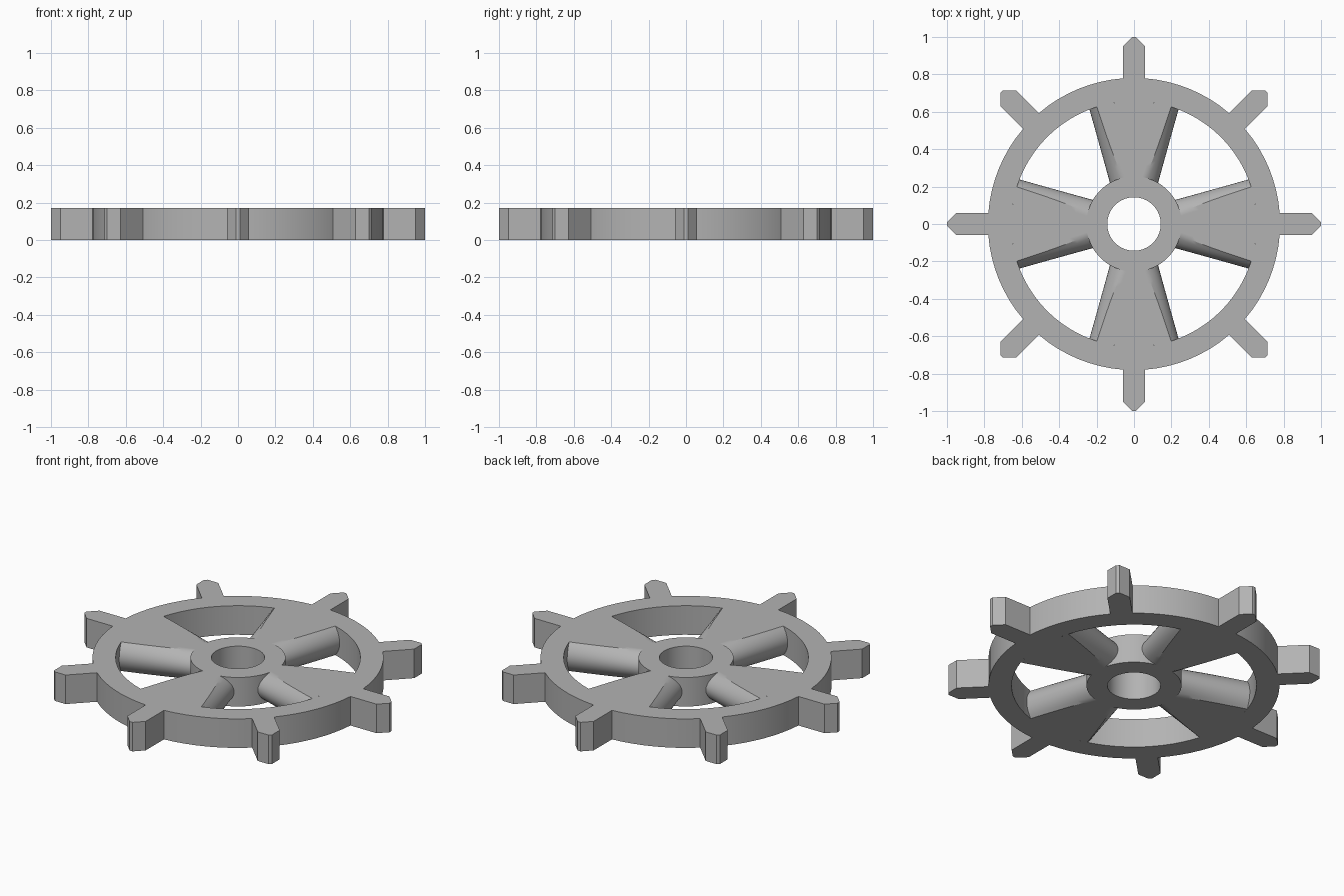
import bpy, bmesh, math
from math import sin, cos, pi, sqrt

HEIGHT = 0.172
MID = HEIGHT / 2
HUB_HOLE, HUB_R = 0.143, 0.255
RIM_IN, RIM_OUT = 0.657, 0.781

cube = bpy.data.objects.get("Cube")
if cube:
    bpy.data.objects.remove(cube, do_unlink=True)

grey = bpy.data.materials.new("plain_grey")
grey.use_nodes = True
colour = (0.45, 0.45, 0.45, 1)
grey.diffuse_color = colour
grey.node_tree.nodes["Principled BSDF"].inputs["Base Color"].default_value = colour


def finish(name, bm, turn=0.0):
    bmesh.ops.recalc_face_normals(bm, faces=bm.faces)
    mesh = bpy.data.meshes.new(name)
    bm.to_mesh(mesh)
    bm.free()
    mesh.materials.append(grey)
    obj = bpy.data.objects.new(name, mesh)
    obj.rotation_euler.z = turn
    bpy.context.collection.objects.link(obj)
    bpy.ops.object.select_all(action="DESELECT")
    obj.select_set(True)
    bpy.context.view_layer.objects.active = obj
    bpy.ops.object.shade_smooth_by_angle(angle=math.radians(30))


def loft(bm, loops, closed):
    """Bridge rows of points with quads; every row is a closed loop."""
    rows = [[bm.verts.new(p) for p in loop] for loop in loops]
    pairs = list(zip(rows, rows[1:]))
    if closed:
        pairs.append((rows[-1], rows[0]))
    for a, b in pairs:
        for i in range(len(a)):
            j = (i + 1) % len(a)
            bm.faces.new((a[i], a[j], b[j], b[i]))


def ring(name, inner, outer, segments=80):
    bm = bmesh.new()
    profile = [(inner, 0), (outer, 0), (outer, HEIGHT), (inner, HEIGHT)]
    angles = [2 * pi * i / segments for i in range(segments)]
    loft(bm, [[(r * cos(a), r * sin(a), z) for r, z in profile] for a in angles], True)
    finish(name, bm)


def spoke_section(radius, half_width, half_height):
    """Flat-topped ellipse lying on a cylinder of the given radius."""
    clip = math.asin(MID / half_height)
    flat = half_width * cos(clip)
    top = [(-flat + 2 * flat * i / 8, MID) for i in range(8)]
    side = [clip - 2 * clip * i / 12 for i in range(12)]
    half = top + [(half_width * cos(a), half_height * sin(a)) for a in side]
    outline = half + [(-x, -z) for x, z in half]
    return [(x, sqrt(radius ** 2 - x ** 2), MID + z) for x, z in outline]


def spoke(name, turn):
    bm = bmesh.new()
    rows = []
    for i in range(13):
        t = i / 12
        rows.append(spoke_section(HUB_R - 0.003 + t * (RIM_IN + 0.003 - HUB_R),
                                  0.128 + 0.110 * t, 0.096 + 0.060 * t))
    loft(bm, rows, False)
    finish(name, bm, turn)


def handle(name, turn):
    # Straight grip with a chamfered tip
    side = [(0.06, 0.772), (0.06, 0.95), (0.01, 1.0)]
    outline = side + [(-x, y) for x, y in reversed(side)]
    bm = bmesh.new()
    base = bm.faces.new([bm.verts.new((x, y, 0)) for x, y in outline])
    result = bmesh.ops.extrude_face_region(bm, geom=[base], use_keep_orig=True)
    for v in result["geom"]:
        if isinstance(v, bmesh.types.BMVert):
            v.co.z = HEIGHT
    finish(name, bm, turn)


ring("hub", HUB_HOLE, HUB_R)
ring("rim", RIM_IN, RIM_OUT)
for n in range(4):
    spoke(f"spoke_{n + 1}", n * pi / 2)
for n in range(8):
    handle(f"handle_{n + 1}", n * pi / 4)
